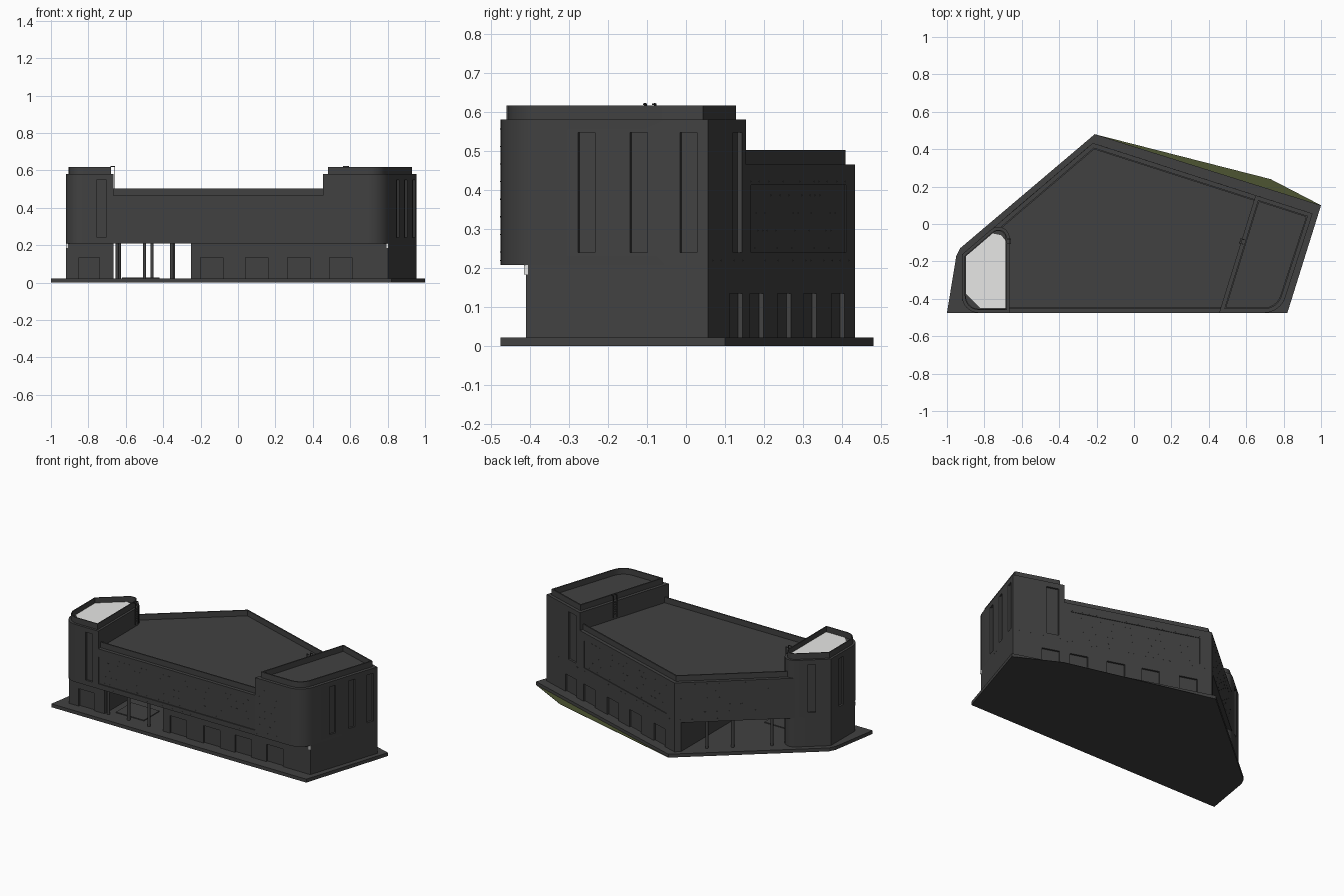
import bpy, bmesh, math, random
from mathutils import Vector

if "Cube" in bpy.data.objects:
    bpy.data.objects.remove(bpy.data.objects["Cube"], do_unlink=True)
random.seed(4)


def material(name, rgb):
    m = bpy.data.materials.new(name)
    m.use_nodes = True
    m.diffuse_color = (*rgb, 1)
    m.node_tree.nodes["Principled BSDF"].inputs["Base Color"].default_value = (*rgb, 1)
    return m


CHARCOAL = material("charcoal brick", (0.053, 0.053, 0.053))
PALE = material("pale roofing", (0.8, 0.8, 0.79))
OLIVE = material("olive grass", (0.075, 0.09, 0.032))


def add_prism(bm, poly, z0, z1):
    low = [bm.verts.new((x, y, z0)) for x, y in poly]
    top = [bm.verts.new((x, y, z1)) for x, y in poly]
    n = len(poly)
    bm.faces.new(low[::-1])
    bm.faces.new(top)
    for i in range(n):
        j = (i + 1) % n
        bm.faces.new((low[i], low[j], top[j], top[i]))


def finish(name, bm, mat):
    bmesh.ops.recalc_face_normals(bm, faces=bm.faces[:])
    mesh = bpy.data.meshes.new(name)
    bm.to_mesh(mesh)
    bm.free()
    mesh.materials.append(mat)
    ob = bpy.data.objects.new(name, mesh)
    bpy.context.collection.objects.link(ob)
    return ob


def prisms(name, parts, mat=CHARCOAL):
    bm = bmesh.new()
    for poly, z0, z1 in parts:
        add_prism(bm, poly, z0, z1)
    return finish(name, bm, mat)


def rounded(corners, steps=8):
    """Counter-clockwise (x, y, radius) corners to an outline with arcs."""
    out, n = [], len(corners)
    for i, (x, y, r) in enumerate(corners):
        p = Vector((x, y))
        if not r:
            out.append(p)
            continue
        a = (Vector(corners[i - 1][:2]) - p).normalized()
        b = (Vector(corners[(i + 1) % n][:2]) - p).normalized()
        half = a.angle(b) / 2
        centre = p + (a + b).normalized() * r / math.sin(half)
        start = p + a * r / math.tan(half) - centre
        turn = math.pi - 2 * half
        for k in range(steps + 1):
            t = turn * k / steps
            c, s = math.cos(t), math.sin(t)
            out.append(centre + Vector((start.x * c - start.y * s, start.x * s + start.y * c)))
    return out


def inset(poly, d):
    out, n = [], len(poly)
    for i in range(n):
        p = Vector(poly[i])
        e = (p - Vector(poly[i - 1])).normalized()
        f = (Vector(poly[(i + 1) % n]) - p).normalized()
        m = Vector((-e.y - f.y, e.x + f.x))
        out.append(p + m * (2 * d / m.length_squared))
    return out


def parapet(name, poly, gap, z0, z1, thick=0.008):
    """Upright ring following an outline."""
    bm = bmesh.new()
    a, b = inset(poly, gap), inset(poly, gap + thick)
    loops = [[bm.verts.new((p[0], p[1], z)) for p in ring]
             for ring, z in ((a, z0), (a, z1), (b, z1), (b, z0))]
    n = len(poly)
    for k in range(4):
        u, v = loops[k], loops[(k + 1) % 4]
        for i in range(n):
            j = (i + 1) % n
            bm.faces.new((u[i], u[j], v[j], v[i]))
    smooth(finish(name, bm, CHARCOAL))


def wall_box(wall, s0, s1, z0, z1, inner=-0.012, outer=0.02):
    """Box lying on a wall line, measured along it from its start."""
    p, q = Vector(wall[0]), Vector(wall[1])
    d = (q - p).normalized()
    n = Vector((d.y, -d.x))
    return ([p + d * s + n * o for s, o in ((s0, outer), (s1, outer), (s1, inner), (s0, inner))], z0, z1)


def activate(ob):
    bpy.ops.object.select_all(action='DESELECT')
    ob.select_set(True)
    bpy.context.view_layer.objects.active = ob


def smooth(ob):
    activate(ob)
    bpy.ops.object.shade_smooth_by_angle(angle=math.radians(25))


def carve(ob, boxes):
    cutter = prisms("recess_cutter", boxes)
    cutter.hide_render = True
    mod = ob.modifiers.new("recesses", 'BOOLEAN')
    mod.operation, mod.object = 'DIFFERENCE', cutter
    activate(ob)
    bpy.ops.object.modifier_apply(modifier=mod.name)
    bpy.data.objects.remove(cutter, do_unlink=True)
    smooth(ob)


# Key wall lines
FRONT = ((-1, -0.475), (1, -0.475))
LOW_FRONT = ((-1, -0.41), (1, -0.41))
SIDE = ((0.803, -0.41), (0.955, 0.056))
BACK = ((0.955, 0.056), (-0.22, 0.433))
DIAGONAL = ((-0.22, 0.433), (-0.92, -0.163))
END = ((-0.92, -0.163), (-0.92, -0.475))
FLOOR, MID, ROOF, HIGH, TOP = 0.022, 0.208, 0.466, 0.58, 0.617

# Site slab, grass verge with a plain underside, and low paving in the passage
prisms("site_slab", [([(-1, -0.475), (0.82, -0.475), (1, 0.1), (-0.21, 0.48), (-0.93, -0.13), (-0.95, -0.17)], 0, FLOOR)])
verge = prisms("grass_verge", [([(1, 0.1), (0.73, 0.24), (-0.21, 0.48)], 0, 0.002)], OLIVE)
verge.data.materials.append(CHARCOAL)
for face in verge.data.polygons:
    face.material_index = 1 if face.normal.z < 0.5 else 0
prisms("passage_paving", [([(-0.62, -0.36), (-0.42, -0.36), (-0.42, -0.2), (-0.62, -0.2)], FLOOR, 0.027)])

# Ground floor with recessed doors
DOOR = 0.135
ground = prisms("ground_floor", [([(-0.25, -0.41), SIDE[0], SIDE[1], BACK[1], (-0.25, 0.407)], FLOOR, MID)])
carve(ground, [wall_box(LOW_FRONT, c - 0.06, c + 0.06, 0.01, DOOR) for c in (0.86, 1.1, 1.325, 1.55)]
      + [wall_box(BACK, c - 0.055, c + 0.055, 0.01, DOOR) for c in (0.235, 0.41, 0.64, 0.855, 1.09)])

# Left-hand tower on its set-back ground storey
def small_tower(front, radius):
    return rounded([(-0.92, front, radius), (-0.665, front, 0), (-0.665, 0.055, 0.06), (-0.92, -0.163, 0)])

base = prisms("small_tower_base", [(small_tower(-0.41, 0), FLOOR, MID)])
carve(base, [wall_box(LOW_FRONT, 0.15, 0.26, 0.01, DOOR)])
small = small_tower(-0.475, 0.09)
tower = prisms("small_tower", [(small, MID, HIGH)])
carve(tower, [wall_box(FRONT, 0.245, 0.295, 0.24, 0.55),
              wall_box(DIAGONAL, 0.785, 0.83, 0.24, 0.55),
              wall_box(END, 0.085, 0.13, 0.24, 0.55)])
parapet("small_tower_parapet", small, 0.015, HIGH, TOP, 0.006)
prisms("small_tower_roof", [([(-0.9, -0.37), (-0.82, -0.45), (-0.686, -0.45), (-0.686, -0.09),
                              (-0.71, -0.06), (-0.76, -0.05), (-0.9, -0.17)], HIGH, 0.584)], PALE)

# Pale corner fittings below the overhang
prisms("corner_fittings", [([(x - 0.005, -0.415), (x + 0.005, -0.415), (x + 0.005, -0.405), (x - 0.005, -0.405)],
                            0.184, MID) for x in (-0.914, 0.8)], PALE)

# Large tower with rounded front corner
large = rounded([(0.455, -0.475, 0), (0.782, -0.475, 0.12), (*SIDE[1], 0), (0.65, 0.1539, 0)])
tower = prisms("large_tower", [(large, MID, HIGH)])
carve(tower, [wall_box(SIDE, c - 0.023, c + 0.023, 0.24, 0.547) for c in (0.163, 0.304, 0.438)]
      + [wall_box(BACK, 0.21, 0.285, 0.24, 0.547)])
parapet("large_tower_parapet", large, 0.02, HIGH, TOP)

# Upper storey between the towers
main = prisms("upper_storey", [([(-0.665, -0.475), (0.455, -0.475), (0.65, 0.1539), BACK[1],
                                 (-0.77, -0.036), (-0.665, -0.08)], MID, ROOF)])
carve(main, [wall_box(FRONT, 0.337, 1.453, 0.24, 0.413, -0.006),
             wall_box(BACK, 0.362, 1.16, 0.24, 0.413, -0.004)])
ring = [(-0.72, -0.475), (0.5, -0.475), (0.69, 0.141), BACK[1], (-0.82, -0.078)]
parapet("main_parapet", ring, 0.022, ROOF, 0.502)

# Passage columns
bm = bmesh.new()
for x, y in ((-0.645, -0.4), (-0.5, -0.4), (-0.355, -0.4), (-0.635, 0.03), (-0.46, 0.18), (-0.345, 0.28)):
    made = bmesh.ops.create_cone(bm, cap_ends=True, segments=12, radius1=0.009, radius2=0.009, depth=MID - FLOOR)
    bmesh.ops.translate(bm, verts=made["verts"], vec=(x, y, (MID + FLOOR) / 2))
smooth(finish("passage_columns", bm, CHARCOAL))

# Roof ladders with two rails and rungs
def ladder(name, wall, z1):
    parts = [wall_box(wall, s - 0.002, s + 0.002, 0.48, z1, 0.004, 0.008) for s in (0, 0.025)]
    parts += [wall_box(wall, s - 0.002, s + 0.002, z1 - 0.004, z1, -0.016, 0.008) for s in (0, 0.025)]
    parts += [wall_box(wall, 0, 0.025, 0.5 + 0.015 * k, 0.503 + 0.015 * k, 0.004, 0.007) for k in range(6)]
    prisms(name, parts)

ladder("small_tower_ladder", ((-0.665, -0.105), (-0.665, 0)), 0.623)
ladder("large_tower_ladder", ((0.577, -0.08), (0.455, -0.475)), 0.622)

# Scattered projecting bricks on the long walls
bricks = []
for wall, a, b, z0, z1, depth in (
        (FRONT, 0.36, 1.44, 0.25, 0.4, -0.006), (BACK, 0.38, 1.14, 0.25, 0.4, -0.004),
        (FRONT, 0.36, 1.65, 0.218, 0.235, 0), (BACK, 0.03, 1.2, 0.218, 0.235, 0),
        (FRONT, 0.36, 1.44, 0.42, 0.455, 0), (BACK, 0.33, 1.2, 0.42, 0.455, 0),
        (FRONT, 1.47, 1.65, 0.24, 0.56, 0), (DIAGONAL, 0.03, 0.66, 0.225, 0.45, 0)):
    for row in range(int((z1 - z0) / 0.045) + 1):
        z = z0 + 0.045 * row
        s = a + random.uniform(0, 0.05)
        while s < b - 0.012:
            bricks.append(wall_box(wall, s, s + 0.011, z, z + 0.003, depth - 0.001, depth + 0.001))
            s += random.choice((0.04, 0.07, 0.12))
prisms("projecting_bricks", bricks)
